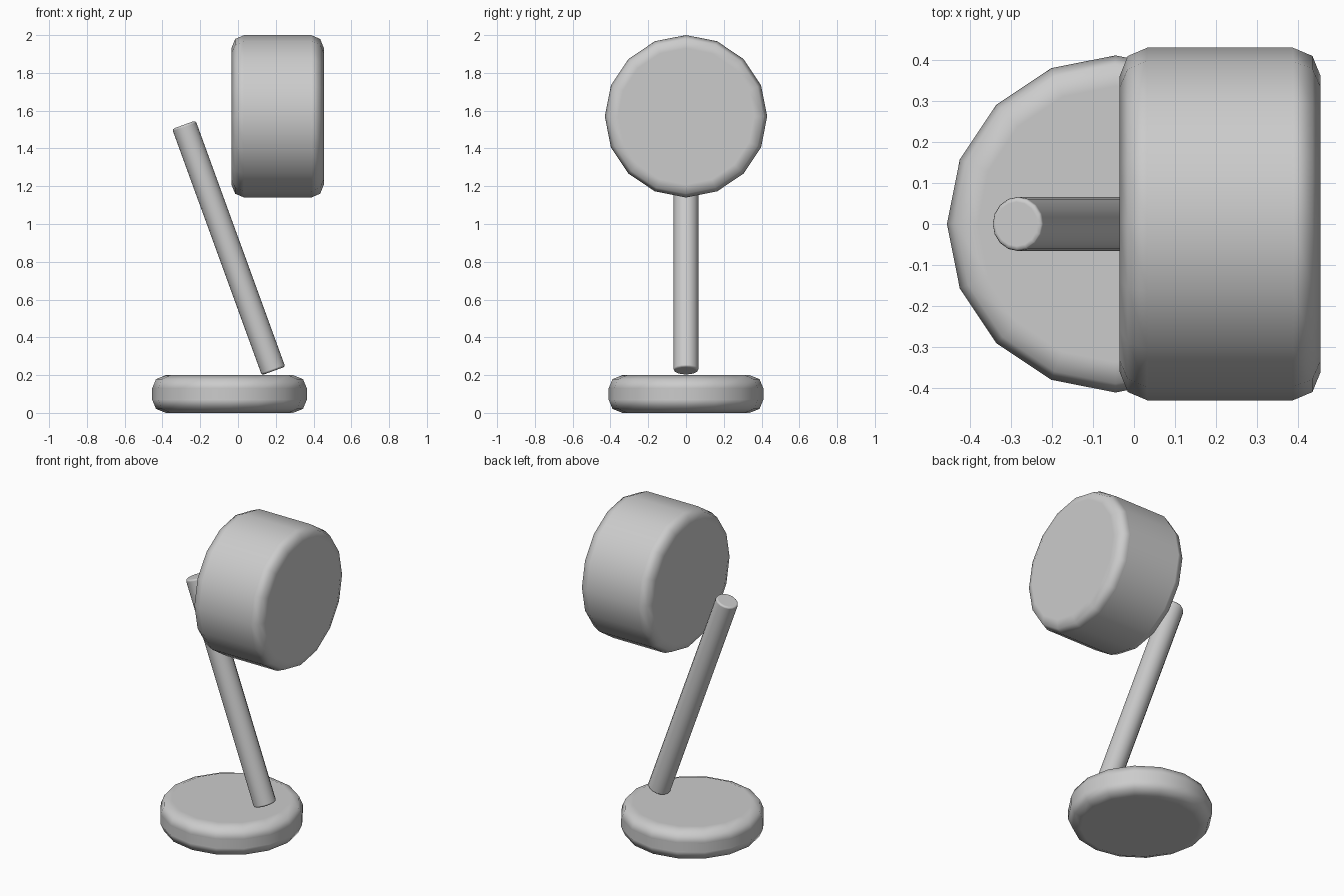
import bpy
from math import radians, sin, cos

if "Cube" in bpy.data.objects:
    bpy.data.objects.remove(bpy.data.objects["Cube"])


def rounded_cylinder(name, radius, depth, location, tilt, bevel):
    """16-sided cylinder, tilted about y, with rounded rims and flat caps."""
    bpy.ops.mesh.primitive_cylinder_add(vertices=16, radius=radius, depth=depth,
                                        location=location, rotation=(0, tilt, 0))
    obj = bpy.context.object
    obj.name = name
    bpy.ops.object.shade_smooth()
    mod = obj.modifiers.new("Rounded rims", 'BEVEL')
    mod.width = bevel
    mod.segments = 2
    mod.limit_method = 'ANGLE'
    mod.angle_limit = radians(40)
    mod.harden_normals = True
    return obj


# Round base
rounded_cylinder("base", 0.411, 0.2, (-0.045, 0, 0.1), 0, 0.073)

# Leaning arm, its lower rim touching the base top
tilt, length = radians(-20), 1.387
foot = (0.188, 0.222)
rounded_cylinder("arm", 0.066, length,
                 (foot[0] + sin(tilt) * length / 2, 0, foot[1] + cos(tilt) * length / 2),
                 tilt, 0.012)

# Drum-shaped head lying along x
rounded_cylinder("head", 0.43, 0.49, (0.21, 0, 1.57), radians(90), 0.068)
